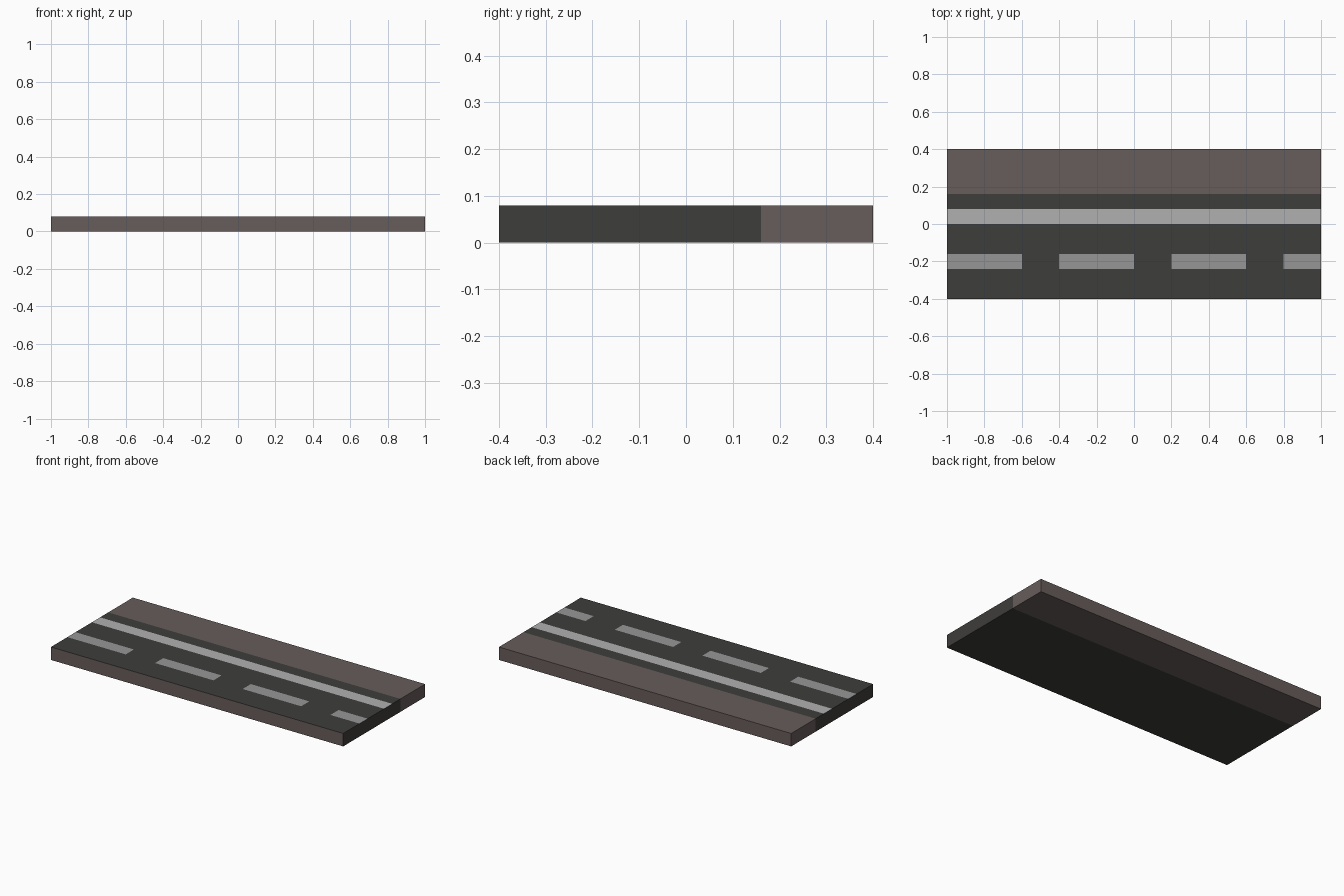
import bpy, bmesh
from mathutils import Vector

if "Cube" in bpy.data.objects:
    bpy.data.objects.remove(bpy.data.objects["Cube"])

LENGTH, WIDTH, HEIGHT = 2.0, 0.8, 0.08
VERGE_Y = 0.16
DASHES = [(-1.0, -0.6), (-0.4, 0.0), (0.2, 0.6), (0.8, 1.0)]


def material(name, color):
    m = bpy.data.materials.new(name)
    m.diffuse_color = (*color, 1.0)
    m.use_nodes = True
    m.node_tree.nodes["Principled BSDF"].inputs["Base Color"].default_value = m.diffuse_color
    return m


def cut(bm, axis, value, keep=lambda f: True):
    """Split the chosen faces along a plane across one axis."""
    faces = [f for f in bm.faces if keep(f)]
    edges = {e for f in faces for e in f.edges}
    verts = {v for f in faces for v in f.verts}
    normal, point = Vector(), Vector()
    normal[axis], point[axis] = 1.0, value
    bmesh.ops.bisect_plane(bm, geom=[*faces, *edges, *verts], dist=1e-5,
                           plane_co=point, plane_no=normal)


def is_top(f):
    return f.normal.z > 0.9


def is_dash_lane(f):
    return is_top(f) and -0.24 < f.calc_center_median().y < -0.16


# Slab standing on the ground
bm = bmesh.new()
bmesh.ops.create_cube(bm, size=1.0)
for v in bm.verts:
    v.co = Vector((v.co.x * LENGTH, v.co.y * WIDTH, (v.co.z + 0.5) * HEIGHT))
bm.normal_update()

# Border between asphalt and verge, then the painted strips on the top
cut(bm, 1, VERGE_Y)
bm.normal_update()
for y in (-0.24, -0.16, 0.0, 0.08):
    cut(bm, 1, y, is_top)
    bm.normal_update()
for x in sorted({x for d in DASHES for x in d if abs(x) < 1.0}):
    cut(bm, 0, x, is_dash_lane)
    bm.normal_update()

# Colour each face by its place: 0 asphalt, 1 verge and curb, 2 line, 3 dashes
for f in bm.faces:
    c = f.calc_center_median()
    if c.y > VERGE_Y or f.normal.y < -0.9:
        f.material_index = 1
    elif is_top(f) and 0.0 < c.y < 0.08:
        f.material_index = 2
    elif is_dash_lane(f) and any(a < c.x < b for a, b in DASHES):
        f.material_index = 3

mesh = bpy.data.meshes.new("road_section")
bm.to_mesh(mesh)
bm.free()
for name, color in (("asphalt", (0.048, 0.047, 0.044)),
                    ("verge", (0.136, 0.109, 0.105)),
                    ("line_paint", (0.434, 0.434, 0.434)),
                    ("dash_paint", (0.305, 0.305, 0.305))):
    mesh.materials.append(material(name, color))
road = bpy.data.objects.new("road_section", mesh)
bpy.context.collection.objects.link(road)
